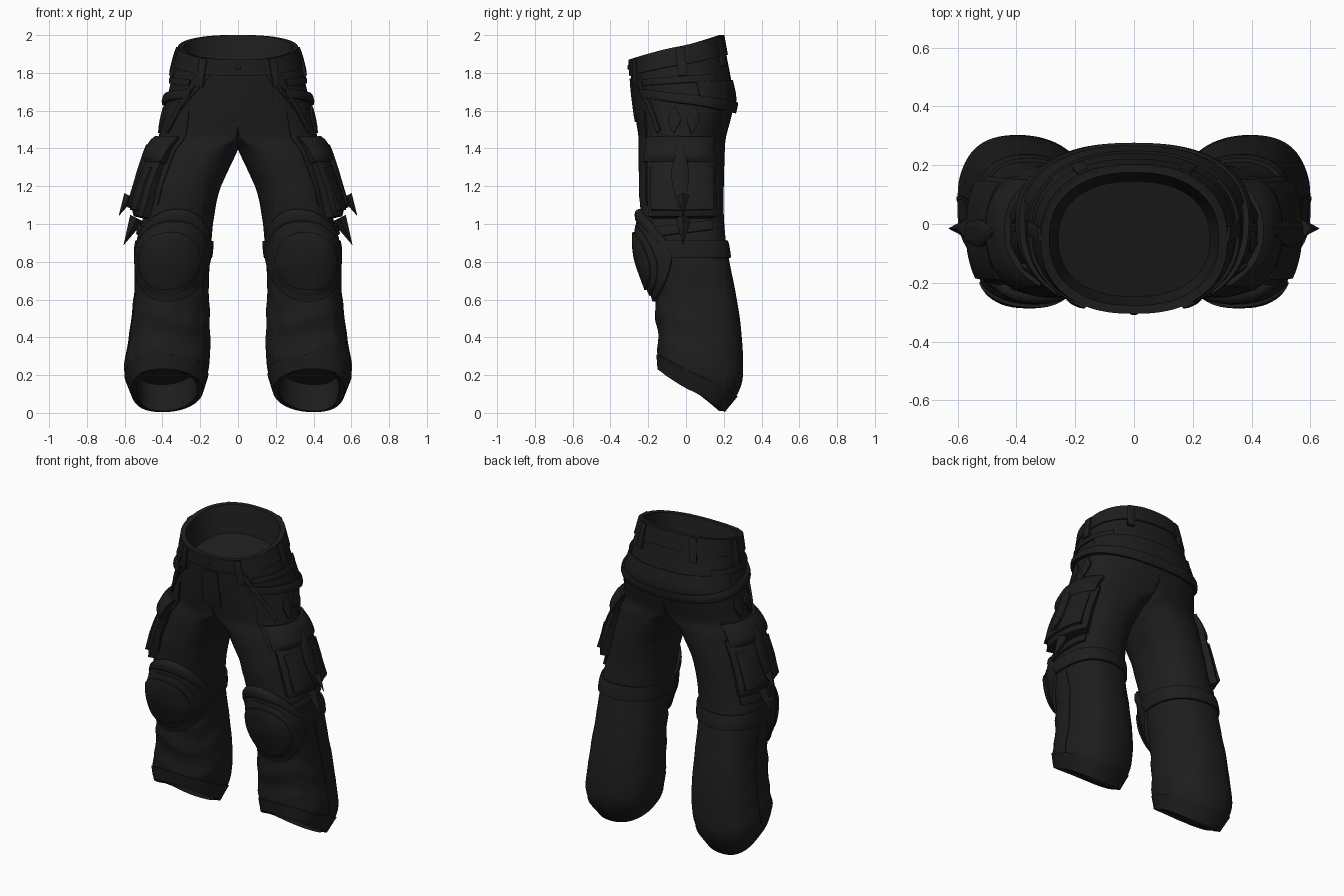
import bpy, bmesh, math
from mathutils import Vector, noise
from math import sin, cos, pi, radians as rad

if "Cube" in bpy.data.objects:
    bpy.data.objects.remove(bpy.data.objects["Cube"])

cloth = bpy.data.materials.new("black cloth")
cloth.diffuse_color = (0.0125, 0.0125, 0.0125, 1)
cloth.use_nodes = True
cloth.node_tree.nodes["Principled BSDF"].inputs["Base Color"].default_value = cloth.diffuse_color

# half-trouser sections: z front, z back, x outer, x inner, y front, y back, hip blend
KEYS = [
    (1.87, 2.00, .308, 0, -.297, .195, 1), (1.78, 1.89, .335, 0, -.292, .215, 1),
    (1.69, 1.77, .360, 0, -.283, .238, 1), (1.60, 1.66, .385, 0, -.272, .258, 1),
    (1.53, 1.56, .403, 0, -.262, .238, 1), (1.46, 1.46, .420, -.08, -.252, .212, .9),
    (1.38, 1.38, .437, .01, -.25, .205, .35), (1.20, 1.20, .470, .09, -.25, .20, 0),
    (1.05, 1.05, .500, .125, -.24, .20, 0), (.92, .92, .530, .14, -.235, .21, 0),
    (.80, .80, .540, .15, -.215, .23, 0), (.65, .65, .545, .155, -.17, .26, 0),
    (.50, .50, .562, .15, -.16, .285, 0), (.40, .33, .580, .145, -.15, .30, 0),
    (.31, .17, .600, .155, -.15, .298, 0), (.255, .06, .585, .175, -.15, .25, 0),
    (.235, .01, .560, .19, -.145, .20, 0)]
LAST = len(KEYS) - 1
STEPS = 12


def catmull(u):
    i = min(int(u), LAST - 1)
    f = u - i
    a, b, c, d = (KEYS[max(0, min(LAST, k))] for k in (i - 1, i, i + 1, i + 2))
    row = [q + .5 * f * (r - p + f * (2 * p - 5 * q + 4 * r - s + f * (3 * (q - r) + s - p)))
           for p, q, r, s in zip(a, b, c, d)]
    row[6] = max(0, min(1, row[6]))
    return row


TABLE = [catmull(k / STEPS) for k in range(LAST * STEPS + 1)]


def section(u):
    g = max(0, min(LAST, u)) * STEPS
    i = min(int(g), len(TABLE) - 2)
    return [p + (q - p) * (g - i) for p, q in zip(TABLE[i], TABLE[i + 1])]


def height(th, u):
    s = section(u)
    return (s[0] + s[1]) / 2 + (s[1] - s[0]) / 2 * sin(th)


def surf(th, u, inset=0):
    """Point on the cloth; th = -90 front, 0 outside, 90 back, 180 inside."""
    zf, zb, xo, xi, yf, yb, d = section(u)
    ca, sa = cos(th), sin(th)
    e = 2 / 2.3
    cx = math.copysign(abs(ca) ** e, ca)
    sy = math.copysign(abs(sa) ** e, sa)
    c, r, cy, ry = (xo + xi) / 2, (xo - xi) / 2, (yf + yb) / 2, (yb - yf) / 2 - inset
    x = (c + (r - inset) * cx) * (1 - d) + d * max(0, xo - inset) * max(0, cx)
    y = cy + ry * sy
    z = (zf + zb) / 2 + (zb - zf) / 2 * sa
    # front and back of the legs lean outwards
    x += .025 * sa * sa * min(1, max(0, (1.2 - z) * 3))
    # cloth folds, strongest on the front of the shins
    amp = .035 if z < .66 else .011
    amp *= (1 - d) * min(1, max(0, (z - .12) * 6)) * (.55 - .45 * sa)
    ridge = 1 - 2 * abs(sin(19 * z + 1.6 * sin(2 * th) + 1.2 * ca))
    w = amp * (.5 * ridge + noise.noise(Vector((2.5 * ca, 2.5 * sa, 8 * z))))
    k = c * (1 - d)
    return Vector((max(0, k + (x - k) * (1 + w)), cy + (y - cy) * (1 + w), z))


def locate(th, z):
    lo, hi = 0, LAST
    for _ in range(13):
        m = (lo + hi) / 2
        if height(th, m) > z:
            lo = m
        else:
            hi = m
    return (lo + hi) / 2


def finish(bm, name, angle=40):
    bmesh.ops.recalc_face_normals(bm, faces=bm.faces)
    me = bpy.data.meshes.new(name)
    bm.to_mesh(me)
    bm.free()
    me.materials.append(cloth)
    ob = bpy.data.objects.new(name, me)
    bpy.context.collection.objects.link(ob)
    bpy.ops.object.select_all(action='DESELECT')
    ob.select_set(True)
    bpy.context.view_layer.objects.active = ob
    bpy.ops.object.shade_smooth_by_angle(angle=rad(angle))
    mod = ob.modifiers.new("mirror", 'MIRROR')
    mod.use_clip = True
    mod.merge_threshold = .0005
    return ob


def patch(name, f, thick, ns=16, nt=6, rim=.8, grow=0):
    """Raised panel following the cloth; f(s, t) gives (degrees, z)."""
    bm = bmesh.new()
    inner, outer = {}, {}
    for i in range(ns + 1):
        for j in range(nt + 1):
            s, t = i / ns, j / nt
            deg, z = f(s, t)
            th = rad(deg)
            u = locate(th, z)
            p = surf(th, u)
            u0, u1 = max(0, u - .12), min(LAST, u + .12)
            n = (surf(th, u1) - surf(th, u0)).cross(surf(th + .04, u) - surf(th - .04, u)).normalized()
            h = (thick + grow * t) * (rim + (1 - rim) * (1 - (2 * s - 1) ** 4) * (1 - (2 * t - 1) ** 4))
            for grid, off in ((inner, -.006), (outer, h)):
                q = p + n * off
                q.x = max(0, q.x)
                grid[i, j] = bm.verts.new(q)
    for i in range(ns):
        for j in range(nt):
            g = outer
            bm.faces.new((g[i, j], g[i + 1, j], g[i + 1, j + 1], g[i, j + 1]))
    edge = [(i, 0) for i in range(ns)] + [(ns, j) for j in range(nt)] \
        + [(i, nt) for i in range(ns, 0, -1)] + [(0, j) for j in range(nt, 0, -1)]
    for a, b in zip(edge, edge[1:] + edge[:1]):
        bm.faces.new((inner[a], inner[b], outer[b], outer[a]))
    bmesh.ops.delete(bm, geom=[v for v in bm.verts if not v.link_faces], context='VERTS')
    return finish(bm, name)


def band(a0, a1, top, bottom):
    def f(s, t):
        a = a0 + (a1 - a0) * s
        return a, top(sin(rad(a))) * (1 - t) + bottom(sin(rad(a))) * t
    return f


def box(a0, a1, top, bottom):
    return band(a0, a1, lambda k: top, lambda k: bottom)


def strap(a0, z0, a1, z1, w):
    da, dz = (a1 - a0) * .0065, z1 - z0
    m = math.hypot(da, dz)
    return lambda s, t: (a0 + (a1 - a0) * s + (t - .5) * w * dz / m / .0065,
                         z0 + dz * s - (t - .5) * w * da / m)


def disc(ac, zc, ra, rz, point=0):
    def f(s, t):
        a, b = 2 * s - 1, 2 * t - 1
        x, y = a * math.sqrt(1 - b * b / 2), b * math.sqrt(1 - a * a / 2)
        return ac + ra * x * (1 - point * abs(y)), zc - rz * y
    return f


# trouser body with turned-in waist and hems
SEG = 72
angles = [2 * pi * k / SEG for k in range(SEG)]
bm = bmesh.new()
rows = [[surf(a, 0, .05) - Vector((0, 0, .17)) for a in angles], [surf(a, 0, .02) for a in angles]]
rows += [[surf(a, k / 8) for a in angles] for k in range(LAST * 8 + 1)]
rows += [[surf(a, LAST, .025) for a in angles], [surf(a, LAST - 1, .045) + Vector((0, 0, .09)) for a in angles]]
rows = [[bm.verts.new(p) for p in r] for r in rows]
for r, q in zip(rows, rows[1:]):
    for k in range(SEG):
        n = (k + 1) % SEG
        bm.faces.new((r[k], r[n], q[n], q[k]))
bm.faces.new(rows[0])
bm.faces.new(rows[-1])
bmesh.ops.delete(bm, geom=[f for f in bm.faces if all(v.co.x < 1e-5 for v in f.verts)], context='FACES')
bmesh.ops.dissolve_degenerate(bm, dist=1e-5, edges=bm.edges)
finish(bm, "trouser_body", 50)

# waist
patch("waistband", band(-90, 90, lambda k: 3, lambda k: 1.84 + .055 * k), .01, 40, 4)
for i, a in enumerate((-58, 3, 60)):
    m = 1.93 + .065 * sin(rad(a))
    patch(f"belt_loop_{i}", box(a - 4, a + 4, m, m - .15), .022, 4, 6)
patch("fly", box(-90, -83, 1.77, 1.54), .009, 4, 10)
bm = bmesh.new()
bmesh.ops.create_uvsphere(bm, u_segments=16, v_segments=8, radius=.014)
for v in bm.verts:
    v.co = (v.co.x, v.co.y * .5 - .303, v.co.z + 1.83)
bmesh.ops.bisect_plane(bm, geom=bm.verts[:] + bm.edges[:] + bm.faces[:], plane_co=(0, 0, 0),
                       plane_no=(-1, 0, 0), clear_outer=True)
finish(bm, "button")

# hips
patch("seat_yoke", band(15, 90, lambda k: 1.76, lambda k: 1.64 - .03 * k), .011, 24, 5)
patch("hip_belt", band(-50, 90, lambda k: 1.685 - .04 * k, lambda k: 1.635 - .045 * k), .024, 40, 4)
patch("upper_hip_strap", band(-46, 40, lambda k: 1.78 + .02 * k, lambda k: 1.745 + .02 * k), .013, 24, 3)
patch("front_strap", strap(-58, 1.82, -28, 1.49, .035), .015, 20, 3)
patch("front_pocket_edge", strap(-66, 1.79, -42, 1.62, .02), .009, 16, 3)
patch("thigh_seam", strap(-50, 1.6, -54, 1.1, .016), .007, 24, 2)
patch("side_tab_front", disc(-9, 1.55, 7, .07, .6), .014, 8, 8)
patch("side_tab_back", disc(9, 1.55, 7, .07, .6), .014, 8, 8)

# cargo pocket, bulging further out towards its bottom
patch("pocket_bag", box(-42, 43, 1.36, 1.03), .05, 20, 14, .6, .03)
patch("pocket_flap", box(-46, 39, 1.46, 1.32), .035, 20, 8, .6, .04)
patch("pocket_panel", box(-34, 35, 1.29, 1.06), .06, 16, 10, .9, .025)
patch("pocket_strap", disc(-1, 1.24, 8, .17, .3), .062, 8, 14, .9, .04)


def spike(name, base, tip, r):
    base, tip = Vector(base), Vector(tip)
    d = tip - base
    bm = bmesh.new()
    bmesh.ops.create_cone(bm, cap_ends=True, segments=4, radius1=r, radius2=.001, depth=d.length)
    q = d.to_track_quat('Z', 'Y')
    for v in bm.verts:
        v.co = (base + tip) / 2 + q @ v.co
    finish(bm, name, 20)


spike("pocket_tip", (.575, -.015, 1.15), (.63, -.015, 1.045), .03)
spike("lower_tip", (.535, -.015, 1.03), (.605, -.015, .89), .04)

# knee pads
patch("knee_strap", box(-40, 215, .91, .82), .015, 40, 4)
patch("upper_knee_strap", band(-50, 40, lambda k: 1.0 + .03 * k, lambda k: .95 + .03 * k), .018, 20, 3)
patch("knee_pad_base", disc(-90, .83, 74, .24, .25), .028, 24, 24, .6)
patch("knee_pad_roll", lambda s, t: (-162 + 144 * s, 1.08 - .18 * (2 * s - 1) ** 2 - .075 * t), .032, 28, 6, .4)
patch("knee_pad_rim", disc(-90, .81, 51, .185, .1), .042, 20, 20, .7)
patch("knee_plate", disc(-90, .81, 40, .15, .05), .056, 20, 20, .85)

# lower legs
patch("outer_leg_seam", strap(2, .8, 2, .2, .014), .005, 30, 2)
patch("hem", band(-180, 180, lambda k: .2 - .11 * k, lambda k: -1), .008, 64, 4)
